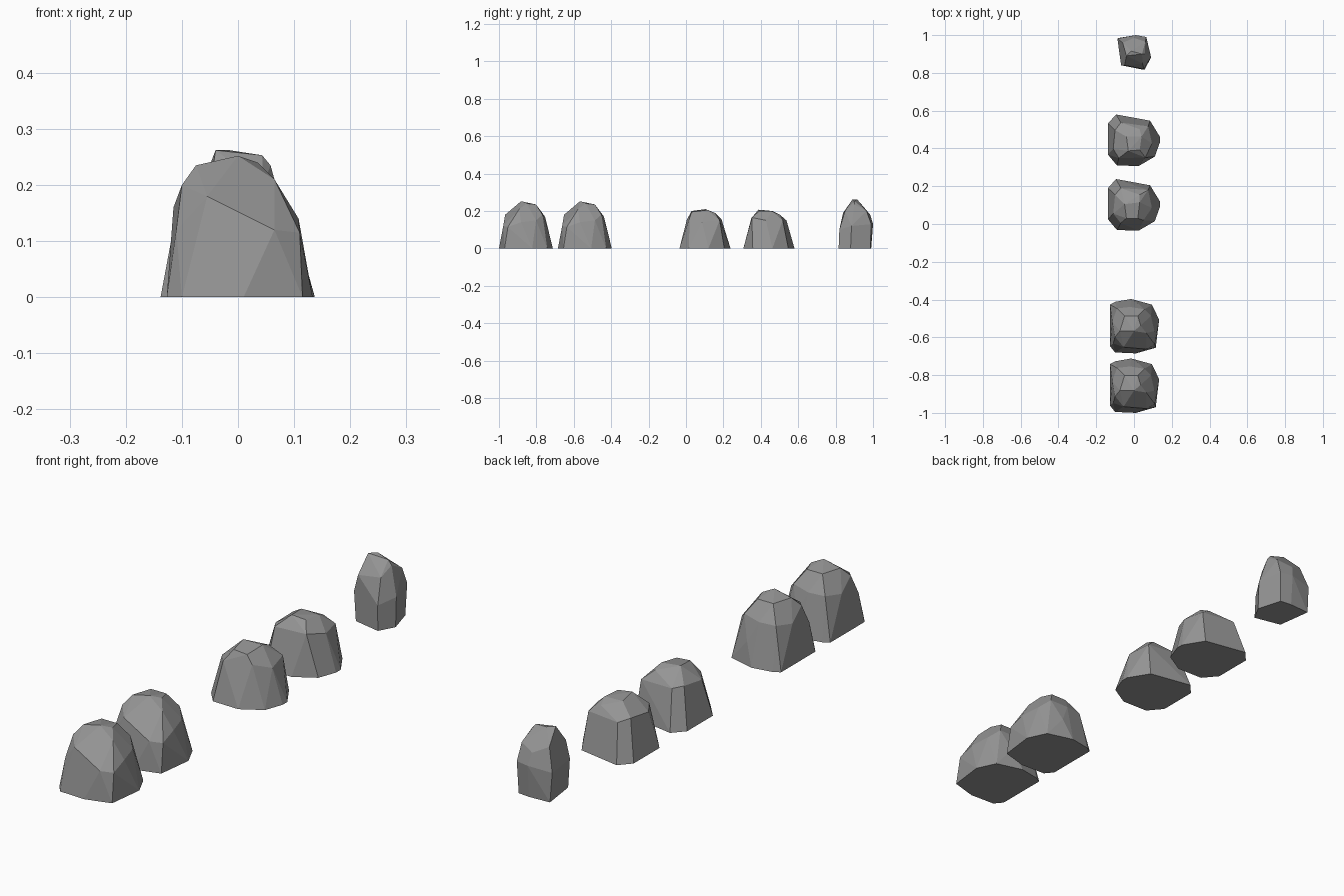
import bpy, bmesh, math

# One flat stone grey
stone = bpy.data.materials.new("stone_grey")
stone.diffuse_color = (0.30, 0.30, 0.30, 1)


def rock(name, y, base, upper):
    """Faceted boulder: hull of a ground outline and a few chipped corners."""
    bm = bmesh.new()
    for co in [(px, py, 0) for px, py in base] + upper:
        bm.verts.new(co)
    hull = bmesh.ops.convex_hull(bm, input=bm.verts)
    loose = {e for e in hull["geom_interior"] + hull["geom_unused"]
             if isinstance(e, bmesh.types.BMVert)}
    bmesh.ops.delete(bm, geom=list(loose), context='VERTS')
    bmesh.ops.dissolve_limit(bm, angle_limit=math.radians(6),
                             verts=bm.verts, edges=bm.edges)
    bmesh.ops.recalc_face_normals(bm, faces=bm.faces)
    mesh = bpy.data.meshes.new(name)
    bm.to_mesh(mesh)
    bm.free()
    mesh.materials.append(stone)
    obj = bpy.data.objects.new(name, mesh)
    obj.location.y = y
    bpy.context.collection.objects.link(obj)


# Tall boulders: steep front, rounded crown
tall_base = [(-.127, -.11), (-.10, -.143), (.01, -.148), (.115, -.118),
             (.133, .03), (.095, .11), (-.015, .14), (-.10, .125), (-.127, .11)]
tall_top = [(-.11, -.095, .12), (-.055, -.115, .18), (.065, -.125, .12), (.11, -.10, .115),
            (-.10, -.06, .20), (-.075, -.03, .235), (0, -.03, .252), (.035, .0, .24),
            (.02, .05, .235), (-.05, .05, .235), (.065, -.04, .21), (.108, -.03, .14),
            (.09, .05, .15), (.055, .085, .18), (-.02, .098, .17), (-.09, .09, .17),
            (-.115, .02, .16), (.02, .118, .09)]
rock("tall_boulder_front", -.852, tall_base, tall_top)
rock("tall_boulder_second", -.537, tall_base, tall_top)

# Low boulders: same footprint, differently chipped crowns
low_base = [(-.095, .133), (-.138, .085), (-.138, -.08), (-.09, -.137), (.025, -.14),
            (.11, -.09), (.137, -.015), (.137, .015), (.085, .10)]
low_top_a = [(-.05, .0, .21), (.03, .01, .205), (-.04, -.075, .20), (.02, -.075, .195),
             (-.07, -.10, .155), (.05, -.085, .165), (.095, -.02, .14), (.075, .075, .15),
             (-.07, .085, .155), (.03, .05, .19), (-.10, .05, .16), (-.11, -.05, .15)]
low_top_b = [(-.03, -.06, .207), (.03, -.055, .20), (.04, .015, .198), (-.04, .015, .20),
             (-.08, -.098, .16), (.06, -.095, .165), (.095, -.02, .15), (.075, .07, .15),
             (-.07, .09, .15), (.03, .055, .18), (-.10, .05, .16), (-.11, -.05, .15)]
rock("low_boulder_third", .105, low_base, low_top_a)
rock("low_boulder_fourth", .447, low_base, low_top_b)

# Narrow upright stone at the back, bulging above the ground
slim_base = [(-.06, -.07), (.055, -.094), (.09, -.03), (.06, .075), (.01, .08), (-.08, .075)]
slim_top = [(-.068, -.07, .12), (.052, -.09, .10), (.09, -.025, .12), (.065, .08, .13),
            (.01, .09, .13), (-.088, .072, .12), (-.04, -.02, .262), (-.015, .005, .262),
            (.043, -.01, .253), (.058, -.01, .235), (.045, -.06, .20), (-.05, -.07, .19),
            (.06, .055, .20), (-.06, .05, .21), (0, .075, .18)]
rock("slim_stone_back", .91, slim_base, slim_top)
